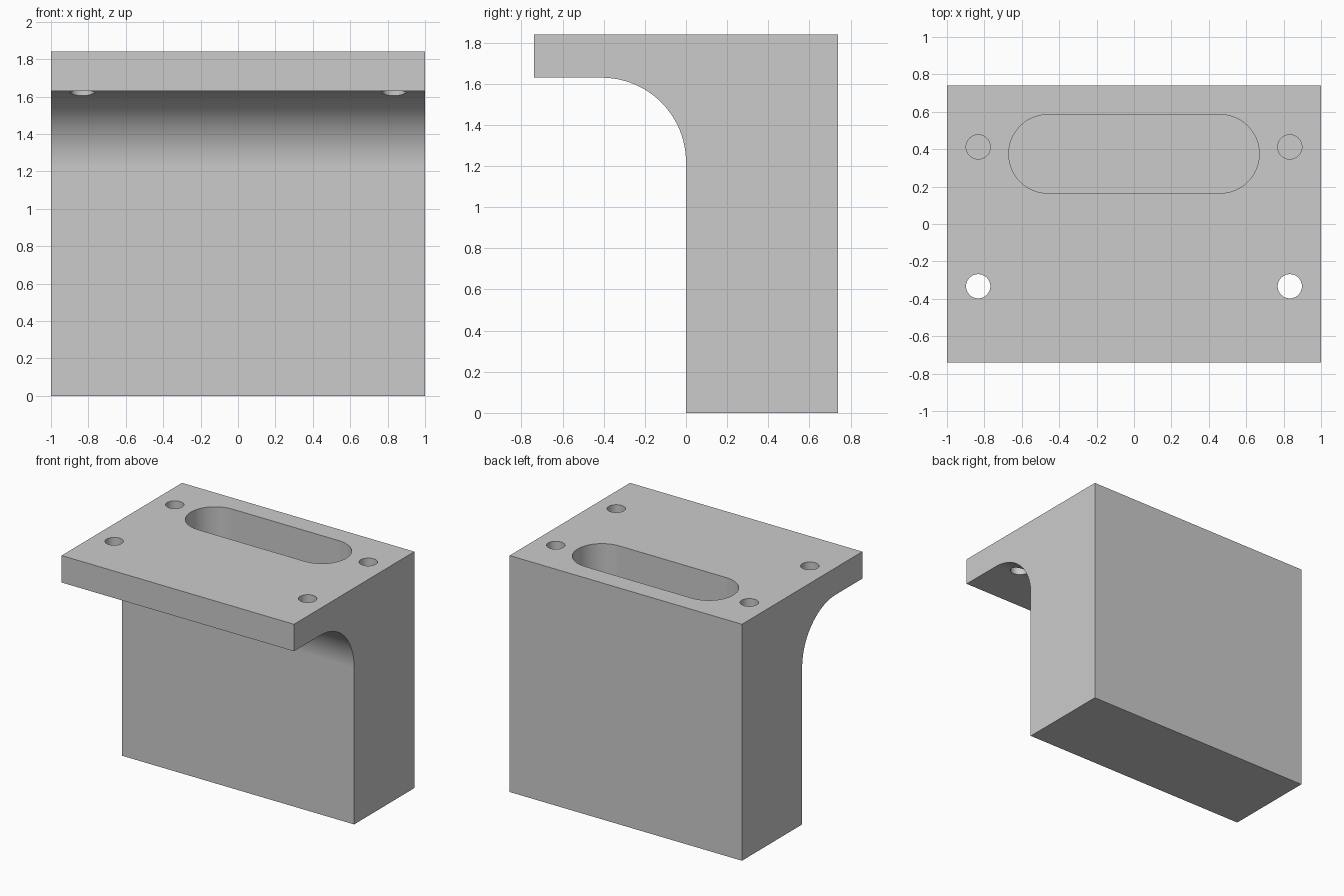
import bpy
import bmesh
from math import cos, sin, pi
from mathutils import Vector

default = bpy.data.objects.get("Cube")
if default:
    bpy.data.objects.remove(default, do_unlink=True)

HEIGHT, HALF_DEPTH = 1.84, 0.74
FLANGE_Z, FILLET = 1.63, 0.41

grey = bpy.data.materials.new("plain grey")
grey.use_nodes = True
grey.diffuse_color = (0.6, 0.6, 0.6, 1)
grey.node_tree.nodes["Principled BSDF"].inputs["Base Color"].default_value = (0.6, 0.6, 0.6, 1)


def arc(cx, cy, r, start, end, steps):
    """Points along a circular arc."""
    angles = [start + (end - start) * i / steps for i in range(steps + 1)]
    return [(cx + r * cos(a), cy + r * sin(a)) for a in angles]


def add_prism(bm, points, direction):
    """Extrude a closed outline into a solid."""
    face = bm.faces.new([bm.verts.new(p) for p in points])
    extruded = bmesh.ops.extrude_face_region(bm, geom=[face])["geom"]
    verts = [g for g in extruded if isinstance(g, bmesh.types.BMVert)]
    bmesh.ops.translate(bm, verts=verts, vec=Vector(direction))


def make_object(name, bm):
    bmesh.ops.recalc_face_normals(bm, faces=bm.faces)
    mesh = bpy.data.meshes.new(name)
    bm.to_mesh(mesh)
    bm.free()
    mesh.materials.append(grey)
    obj = bpy.data.objects.new(name, mesh)
    bpy.context.collection.objects.link(obj)
    return obj


# Block with an overhanging flange and a filleted inner corner
profile = [(HALF_DEPTH, 0), (HALF_DEPTH, HEIGHT), (-HALF_DEPTH, HEIGHT), (-HALF_DEPTH, FLANGE_Z)]
profile += arc(-FILLET, FLANGE_Z - FILLET, FILLET, pi / 2, 0, 24)
profile += [(0, 0)]
bm = bmesh.new()
add_prism(bm, [(-1, y, z) for y, z in profile], (2, 0, 0))
bracket = make_object("bracket_body", bm)

# Rounded pocket, two through holes in the flange, two blind holes in the block
TOP = HEIGHT + 0.1
slot = arc(0.46, 0.375, 0.21, -pi / 2, pi / 2, 24) + arc(-0.46, 0.375, 0.21, pi / 2, 3 * pi / 2, 24)
cuts = [(slot, 0.83)]
for x in (-0.833, 0.833):
    for y, depth in ((-0.333, 0.4), (0.412, 0.42)):
        cuts.append((arc(x, y, 0.065, 0, 2 * pi, 32)[:-1], depth))
bm = bmesh.new()
for outline, depth in cuts:
    add_prism(bm, [(x, y, TOP) for x, y in outline], (0, 0, -depth - 0.1))
cutter = make_object("hole_cutter", bm)
cutter.hide_render = True

# Cut, then remove the cutter
bpy.ops.object.select_all(action="DESELECT")
bracket.select_set(True)
bpy.context.view_layer.objects.active = bracket
cut = bracket.modifiers.new("holes", "BOOLEAN")
cut.operation = "DIFFERENCE"
cut.solver = "EXACT"
cut.object = cutter
bpy.ops.object.modifier_apply(modifier=cut.name)
bpy.data.objects.remove(cutter, do_unlink=True)

# Smooth curved walls, flat planes
bpy.ops.object.shade_smooth_by_angle()
weighted = bracket.modifiers.new("flat_planes", "WEIGHTED_NORMAL")
weighted.keep_sharp = True
